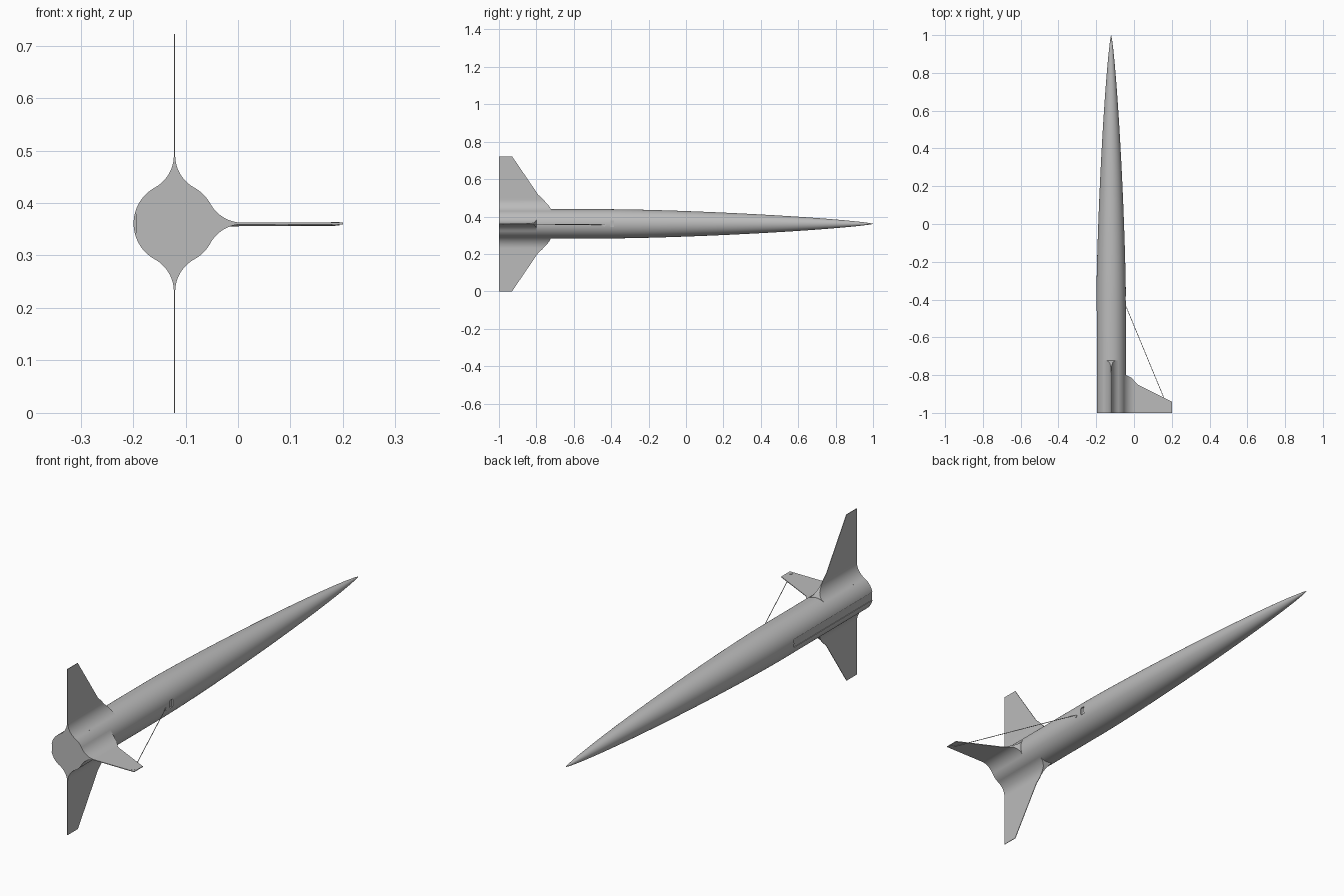
import bpy, bmesh, math
from mathutils import Vector

cube = bpy.data.objects.get("Cube")
if cube:
    bpy.data.objects.remove(cube, do_unlink=True)

AX, AZ, R = -0.121, 0.361, 0.078      # body axis and radius
TAIL, SHOULDER, NOSE = -1.0, -0.4, 1.0

grey = bpy.data.materials.new("light grey")
grey.use_nodes = True
grey.diffuse_color = (0.5, 0.5, 0.5, 1)
grey.node_tree.nodes["Principled BSDF"].inputs["Base Color"].default_value = (0.5, 0.5, 0.5, 1)


def finish(name, bm, smooth=True):
    """Turn a bmesh into a named, shaded object."""
    bmesh.ops.recalc_face_normals(bm, faces=bm.faces)
    mesh = bpy.data.meshes.new(name)
    bm.to_mesh(mesh)
    bm.free()
    mesh.materials.append(grey)
    obj = bpy.data.objects.new(name, mesh)
    bpy.context.collection.objects.link(obj)
    if smooth:
        shade(obj)
    return obj


def shade(obj):
    bpy.ops.object.select_all(action='DESELECT')
    obj.select_set(True)
    bpy.context.view_layer.objects.active = obj
    bpy.ops.object.shade_smooth_by_angle(angle=math.radians(30))


def box(name, lo, hi):
    bm = bmesh.new()
    bmesh.ops.create_cube(bm, size=1)
    lo, hi = Vector(lo), Vector(hi)
    for v in bm.verts:
        v.co = Vector((lo[i] + hi[i]) / 2 + v.co[i] * (hi[i] - lo[i]) for i in range(3))
    return finish(name, bm, False)


def rod(name, a, b, radius, sides):
    """Cylinder between two points."""
    a, b = Vector(a), Vector(b)
    bm = bmesh.new()
    bmesh.ops.create_cone(bm, cap_ends=True, segments=sides, radius1=radius,
                          radius2=radius, depth=(b - a).length)
    turn = (b - a).to_track_quat('Z', 'Y')
    for v in bm.verts:
        v.co = turn @ v.co + (a + b) / 2
    return finish(name, bm)


# Body: cylinder with a long minimum-drag nose
def nose_radius(t):
    th = math.acos(1 - 2 * t)
    return R * math.sqrt((th - math.sin(2 * th) / 2) / math.pi)


SIDES, STEPS = 96, 36
profile = [(TAIL, R)]
for i in range(STEPS):
    t = 1 - (i / STEPS)
    t = t ** 1.6                       # closer rings toward the tip
    profile.append((NOSE - t * (NOSE - SHOULDER), nose_radius(t)))
bm = bmesh.new()
rings = []
for y, r in profile:
    rings.append([bm.verts.new((AX + r * math.cos(k * math.tau / SIDES), y,
                                AZ + r * math.sin(k * math.tau / SIDES))) for k in range(SIDES)])
for a, b in zip(rings, rings[1:]):
    for k in range(SIDES):
        n = (k + 1) % SIDES
        bm.faces.new((a[k], a[n], b[n], b[k]))
tip = bm.verts.new((AX, NOSE, AZ))
for k in range(SIDES):
    bm.faces.new((rings[-1][k], rings[-1][(k + 1) % SIDES], tip))
bm.faces.new(rings[0])
body = finish("body", bm, False)

# Long side groove and small side slot cut into the body
cutters = [
    box("groove_cutter", (AX - 0.2, -1.1, AZ - 0.018), (AX - 0.073, -0.46, AZ + 0.018)),
    box("slot_cutter", (AX + R - 0.008, -0.405, AZ - 0.017), (AX + 0.2, -0.385, AZ + 0.017)),
]
bpy.context.view_layer.objects.active = body
for cutter in cutters:
    mod = body.modifiers.new("cut", 'BOOLEAN')
    mod.operation, mod.solver, mod.object = 'DIFFERENCE', 'EXACT', cutter
    bpy.ops.object.modifier_apply(modifier=mod.name)
    bpy.data.objects.remove(cutter, do_unlink=True)
shade(body)


# Fins: thin plates that flare into the body through a rounded fillet
def lead(edge, v):
    """Leading edge position at height v above the axis."""
    if v <= edge[0][0]:
        return edge[0][1]
    for (v0, y0), (v1, y1) in zip(edge, edge[1:]):
        if v <= v1:
            return y0 + (y1 - y0) * (v - v0) / (v1 - v0)
    return edge[-1][1]


def fin(name, edge, place, half, fillet=0.07, steps=14):
    cu = half + fillet
    cv = math.sqrt((R + fillet) ** 2 - cu ** 2)
    start = math.atan2(-cv, -cu)
    rows = [(0.03, 0.05)]
    for i in range(steps + 1):
        a = start + (-math.pi - start) * i / steps
        rows.append((cu + fillet * math.cos(a), cv + fillet * math.sin(a)))
    rows += [(half, v) for v, _ in edge if v > cv + 0.005]
    bm = bmesh.new()
    loops = []
    for u, v in rows:
        y = lead(edge, v)
        loops.append([bm.verts.new(place(*p)) for p in
                      ((u, TAIL, v), (u, y, v), (-u, y, v), (-u, TAIL, v))])
    for a, b in zip(loops, loops[1:]):
        for k in range(4):
            n = (k + 1) % 4
            bm.faces.new((a[k], a[n], b[n], b[k]))
    bm.faces.new(loops[0])
    bm.faces.new(loops[-1])
    return finish(name, bm)


tall = [(0.078, -0.722), (0.1, -0.735), (0.115, -0.75), (0.138, -0.77), (0.155, -0.79), (AZ, -0.93)]
short = [(0.08, -0.8), (0.11, -0.815), (0.125, -0.835), (0.14, -0.85), (0.2 - AX, -0.94)]
fin("upper_fin", tall, lambda u, y, v: (AX + u, y, AZ + v), 0.0013)
fin("lower_fin", tall, lambda u, y, v: (AX + u, y, AZ - v), 0.0013)
fin("side_fin", short, lambda u, y, v: (AX + v, y, AZ + u), 0.0015)

# Bracing wire from the body to the side fin tip, with its two end fittings
rod("brace_wire", (AX + R - 0.004, -0.425, AZ - 0.004), (0.185, -0.985, AZ - 0.003), 0.0015, 8)
rod("wire_socket", (AX + R - 0.01, -0.437, AZ - 0.008), (AX + R + 0.001, -0.437, AZ - 0.008), 0.007, 16)
rod("wire_pin", (0.185, -0.985, AZ - 0.0035), (0.185, -0.985, AZ + 0.0025), 0.008, 16)
